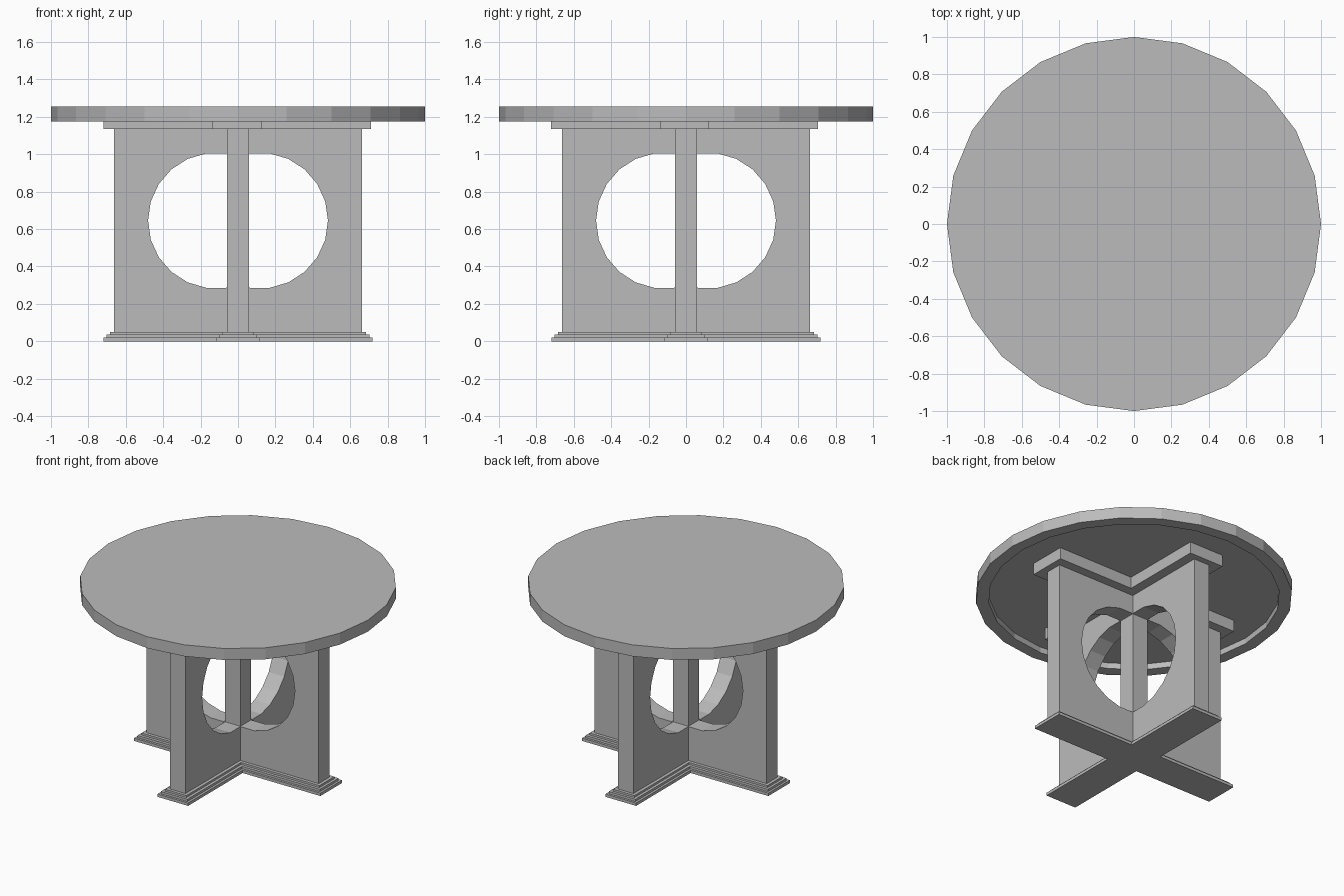
import bpy
import bmesh
from math import cos, sin, pi
from mathutils import Matrix

default = bpy.data.objects.get("Cube")
if default:
    bpy.data.objects.remove(default)

# One plain grey for the whole table
grey = bpy.data.materials.new("plain grey")
grey.use_nodes = True
grey.diffuse_color = (0.5, 0.5, 0.5, 1)
grey.node_tree.nodes["Principled BSDF"].inputs["Base Color"].default_value = (0.5, 0.5, 0.5, 1)


def finish(name, bm):
    bmesh.ops.recalc_face_normals(bm, faces=bm.faces[:])
    mesh = bpy.data.meshes.new(name)
    bm.to_mesh(mesh)
    bm.free()
    mesh.materials.append(grey)
    obj = bpy.data.objects.new(name, mesh)
    bpy.context.collection.objects.link(obj)
    return obj


def extrude_outline(bm, points, offset):
    """Fill a closed outline and extrude it by the offset vector."""
    face = bm.faces.new([bm.verts.new(p) for p in points])
    out = bmesh.ops.extrude_face_region(bm, geom=[face], use_keep_orig=True)
    moved = [g for g in out["geom"] if isinstance(g, bmesh.types.BMVert)]
    bmesh.ops.translate(bm, verts=moved, vec=offset)


def cross_slab(name, length, width, bottom, top, cx=0, cy=0):
    """Plus-shaped slab given by its half length and half width."""
    corner = [(length, -width), (length, width), (width, width)]
    points = []
    for turn in range(4):
        c, s = round(cos(turn * pi / 2)), round(sin(turn * pi / 2))
        points += [(c * x - s * y + cx, s * x + c * y + cy, bottom) for x, y in corner]
    bm = bmesh.new()
    extrude_outline(bm, points, (0, 0, top - bottom))
    return finish(name, bm)


POST = 0.06          # half thickness of the panels and post
PANEL_END = 0.664
FLOOR, CEILING = 0.05, 1.135

# Round top with a recessed underside
bm = bmesh.new()
bmesh.ops.create_cone(bm, cap_ends=True, segments=24, radius1=1, radius2=1, depth=0.08,
                      matrix=Matrix.Translation((0, 0, 1.215)))
bm.faces.ensure_lookup_table()
under = min(bm.faces, key=lambda f: f.calc_center_median().z)
bmesh.ops.inset_region(bm, faces=[under], thickness=0.08)
bmesh.ops.inset_region(bm, faces=[under], thickness=0.0005)
bmesh.ops.translate(bm, verts=under.verts[:], vec=(0, 0, 0.04))
finish("table_top", bm)

# Cleat under the top and stepped base moulding
cross_slab("top_cleat", 0.715, 0.132, CEILING, 1.215, -0.004, -0.008)
cross_slab("base_lower_step", 0.718, 0.118, 0, 0.02)
cross_slab("base_middle_step", 0.703, 0.102, 0.02, 0.036)
cross_slab("base_upper_step", 0.685, 0.082, 0.036, FLOOR)

# Centre post
bm = bmesh.new()
square = [(-POST, -POST, FLOOR), (POST, -POST, FLOOR), (POST, POST, FLOOR), (-POST, POST, FLOOR)]
extrude_outline(bm, square, (0, 0, CEILING - FLOOR))
finish("centre_post", bm)

# Four panels, each with a round opening that runs into the post
HOLE_X, HOLE_Z, HOLE_R = 0.118, 0.645, 0.363
step = 2 * pi / 22
arc = [(HOLE_X + HOLE_R * cos(k * step), HOLE_Z + HOLE_R * sin(k * step)) for k in range(6, -7, -1)]
rise = HOLE_R * 0.985
outline = [(POST, FLOOR), (PANEL_END, FLOOR), (PANEL_END, CEILING), (POST, CEILING),
           (POST, HOLE_Z + rise), *arc, (POST, HOLE_Z - rise)]
for turn, side in enumerate(("left", "back", "right", "front")):
    bm = bmesh.new()
    extrude_outline(bm, [(x, -POST, z) for x, z in outline], (0, 2 * POST, 0))
    bmesh.ops.rotate(bm, verts=bm.verts[:], cent=(0, 0, 0), matrix=Matrix.Rotation(turn * pi / 2, 3, "Z"))
    finish(side + "_panel", bm)
